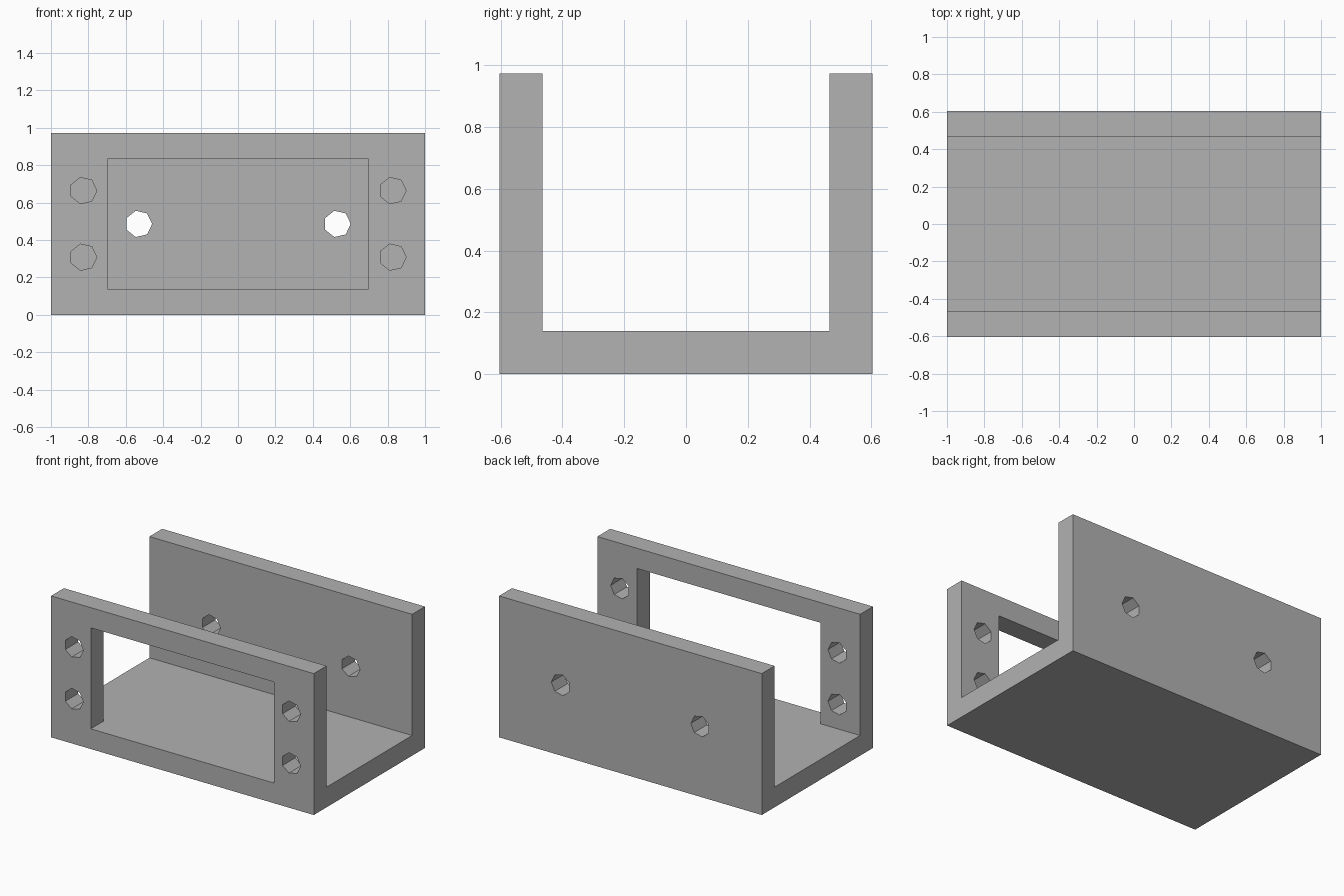
import bpy, bmesh, math
from mathutils import Vector

HALF_L, HALF_W, H, T = 1.0, 0.604, 0.973, 0.139   # half length, half width, height, wall thickness
INNER = HALF_W - T
MID = H / 2

cube = bpy.data.objects.get("Cube")
if cube:
    bpy.data.objects.remove(cube, do_unlink=True)

grey = bpy.data.materials.new("plain grey")
grey.use_nodes = True
colour = (0.445, 0.445, 0.445, 1)
grey.diffuse_color = colour
next(n for n in grey.node_tree.nodes if n.type == 'BSDF_PRINCIPLED').inputs["Base Color"].default_value = colour


def prism(name, points, depth):
    """Extrude a closed 3D outline along the depth vector."""
    bm = bmesh.new()
    face = bm.faces.new([bm.verts.new(p) for p in points])
    extruded = bmesh.ops.extrude_face_region(bm, geom=[face], use_keep_orig=True)["geom"]
    bmesh.ops.translate(bm, vec=depth, verts=[g for g in extruded if isinstance(g, bmesh.types.BMVert)])
    bmesh.ops.recalc_face_normals(bm, faces=bm.faces[:])
    mesh = bpy.data.meshes.new(name)
    bm.to_mesh(mesh)
    bm.free()
    mesh.materials.append(grey)
    obj = bpy.data.objects.new(name, mesh)
    bpy.context.collection.objects.link(obj)
    return obj


def cut(body, name, outline, y0, y1):
    """Cut an x-z outline through the body between two y positions."""
    cutter = prism(name, [(x, y0, z) for x, z in outline], Vector((0, y1 - y0, 0)))
    cutter.hide_render = True
    mod = body.modifiers.new(name, 'BOOLEAN')
    mod.operation, mod.solver, mod.object = 'DIFFERENCE', 'EXACT', cutter
    bpy.context.view_layer.objects.active = body
    bpy.ops.object.modifier_apply(modifier=name)
    bpy.data.objects.remove(cutter, do_unlink=True)


def hole(x, z, r=0.072, sides=7):
    return [(x + r * math.cos(math.tau * i / sides), z + r * math.sin(math.tau * i / sides))
            for i in range(sides)]


# U-shaped channel bracket
profile = [(-HALF_W, 0), (HALF_W, 0), (HALF_W, H), (INNER, H),
           (INNER, T), (-INNER, T), (-INNER, H), (-HALF_W, H)]
bracket = prism("channel_bracket", [(-HALF_L, y, z) for y, z in profile], Vector((2 * HALF_L, 0, 0)))

# Window in the front wall, flush with the floor
wx = 0.698
cut(bracket, "window_cutter", [(-wx, T), (wx, T), (wx, H - T), (-wx, H - T)], -HALF_W - 0.1, -INNER + 0.1)

# Screw holes: four in the front wall, two in the back wall
for side in (-1, 1):
    for dz in (-0.178, 0.178):
        cut(bracket, "front_hole_cutter", hole(side * 0.827, MID + dz), -HALF_W - 0.1, -INNER + 0.1)
    cut(bracket, "back_hole_cutter", hole(side * 0.531, MID), INNER - 0.1, HALF_W + 0.1)
